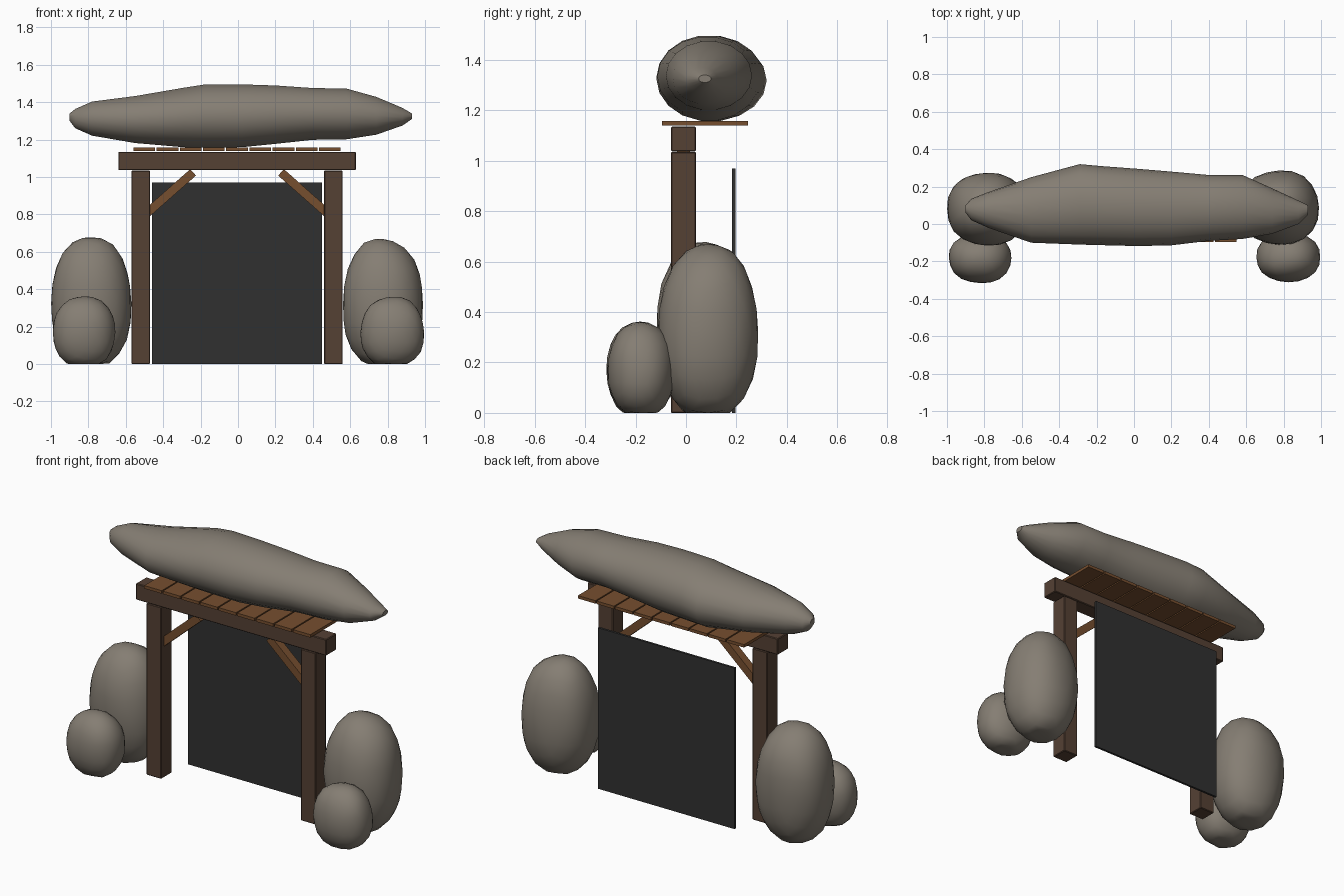
import bpy, bmesh, math
from mathutils import Vector, noise

if "Cube" in bpy.data.objects:
    bpy.data.objects.remove(bpy.data.objects["Cube"])


def material(name, color):
    m = bpy.data.materials.new(name)
    m.use_nodes = True
    m.diffuse_color = (*color, 1)
    m.node_tree.nodes["Principled BSDF"].inputs["Base Color"].default_value = (*color, 1)
    return m


ROCK = material("warm grey rock", (0.235, 0.208, 0.172))
TIMBER = material("dark timber", (0.09, 0.052, 0.034))
PLANK = material("light timber", (0.18, 0.077, 0.028))
DARK = material("charcoal panel", (0.03, 0.03, 0.03))


def finish(name, bm, mat, smooth=False):
    bmesh.ops.recalc_face_normals(bm, faces=bm.faces)
    mesh = bpy.data.meshes.new(name)
    bm.to_mesh(mesh)
    bm.free()
    mesh.materials.append(mat)
    obj = bpy.data.objects.new(name, mesh)
    bpy.context.collection.objects.link(obj)
    if smooth:
        bpy.ops.object.select_all(action="DESELECT")
        obj.select_set(True)
        bpy.context.view_layer.objects.active = obj
        bpy.ops.object.shade_smooth_by_angle(angle=math.radians(40))
    return obj


def box(name, low, high, mat, bevel=0.0):
    low, high = Vector(low), Vector(high)
    bm = bmesh.new()
    bmesh.ops.create_cube(bm, size=1)
    for v in bm.verts:
        v.co = (low + high) / 2 + v.co * (high - low)
    obj = finish(name, bm, mat)
    if bevel:
        mod = obj.modifiers.new("worn edges", "BEVEL")
        mod.width = bevel
        mod.segments = 1
    return obj


def boulder(name, low, high, sink, seed):
    """Lumpy, slightly boxy ellipsoid with its underside flattened on the ground."""
    low, high = Vector(low), Vector(high)
    low.z -= sink
    centre, radius = (low + high) / 2, (high - low) / 2
    bm = bmesh.new()
    bmesh.ops.create_icosphere(bm, subdivisions=3, radius=1)
    for v in bm.verts:
        d = v.co.normalized()
        full = sum(abs(c) ** 2.25 for c in d) ** (-1 / 2.25)
        lump = 1 + 0.035 * noise.noise(d * 1.3 + Vector((seed, seed, 0)))
        v.co = centre + d * full * lump * radius
        v.co.z = max(v.co.z, 0)
    return finish(name, bm, ROCK, True)


# Gate frame: centre line sits slightly toward -x
MID = -0.005
for side, sign in (("right", -1), ("left", 1)):
    x = MID + sign * 0.515
    box(side + "_post", (x - 0.05, -0.06, 0), (x + 0.05, 0.04, 1.035), TIMBER, 0.004)

    # Diagonal brace from post to beam
    a = Vector((MID + sign * 0.49, -0.01, 0.80))
    b = Vector((MID + sign * 0.235, -0.01, 1.025))
    brace = box(side + "_brace", (-(b - a).length / 2, -0.025, -0.023),
                ((b - a).length / 2, 0.025, 0.023), PLANK)
    brace.location = (a + b) / 2
    brace.rotation_euler.y = -math.atan2(b.z - a.z, b.x - a.x)

box("lintel_beam", (-0.64, -0.06, 1.037), (0.63, 0.04, 1.135), TIMBER, 0.004)

# Row of roof planks
pitch = 0.124
for i in range(9):
    x = MID + (i - 4) * pitch
    box(f"roof_plank_{i + 1}", (x - 0.058, -0.095, 1.139), (x + 0.058, 0.245, 1.157), PLANK)

# Dark opening behind the frame
box("doorway_panel", (-0.46, 0.182, 0), (0.45, 0.196, 0.97), DARK)

# Boulders flanking the gate
boulder("right_large_boulder", (-1.0, -0.115, 0), (-0.57, 0.275, 0.68), 0.03, 2)
boulder("left_large_boulder", (0.56, -0.11, 0), (0.99, 0.285, 0.67), 0.03, 5)
boulder("right_small_boulder", (-0.99, -0.315, 0), (-0.655, -0.05, 0.36), 0.02, 8)
boulder("left_small_boulder", (0.655, -0.31, 0), (0.995, -0.045, 0.36), 0.02, 11)

# Long capstone: elliptical rings along x as (x, y min, y max, z min, z max)
rings = [
    (-0.90, 0.06, 0.10, 1.30, 1.34),
    (-0.87, 0.02, 0.135, 1.26, 1.365),
    (-0.78, -0.02, 0.17, 1.22, 1.405),
    (-0.55, -0.10, 0.25, 1.18, 1.435),
    (-0.29, -0.11, 0.32, 1.157, 1.48),
    (-0.18, -0.113, 0.31, 1.155, 1.497),
    (0.02, -0.118, 0.295, 1.157, 1.498),
    (0.20, -0.114, 0.28, 1.175, 1.492),
    (0.40, -0.09, 0.262, 1.197, 1.478),
    (0.58, -0.08, 0.262, 1.20, 1.475),
    (0.74, -0.052, 0.19, 1.225, 1.43),
    (0.88, 0.0, 0.125, 1.275, 1.37),
    (0.93, 0.05, 0.10, 1.31, 1.34),
]
SIDES = 18
bm = bmesh.new()
loops = []
for x, y0, y1, z0, z1 in rings:
    loop = []
    for k in range(SIDES):
        t = math.tau * k / SIDES
        loop.append(bm.verts.new((x, (y0 + y1) / 2 + math.cos(t) * (y1 - y0) / 2,
                                  (z0 + z1) / 2 + math.sin(t) * (z1 - z0) / 2)))
    loops.append(loop)
for a, b in zip(loops, loops[1:]):
    for k in range(SIDES):
        n = (k + 1) % SIDES
        bm.faces.new((a[k], a[n], b[n], b[k]))
bm.faces.new(loops[0])
bm.faces.new(loops[-1])
finish("capstone", bm, ROCK, True)
